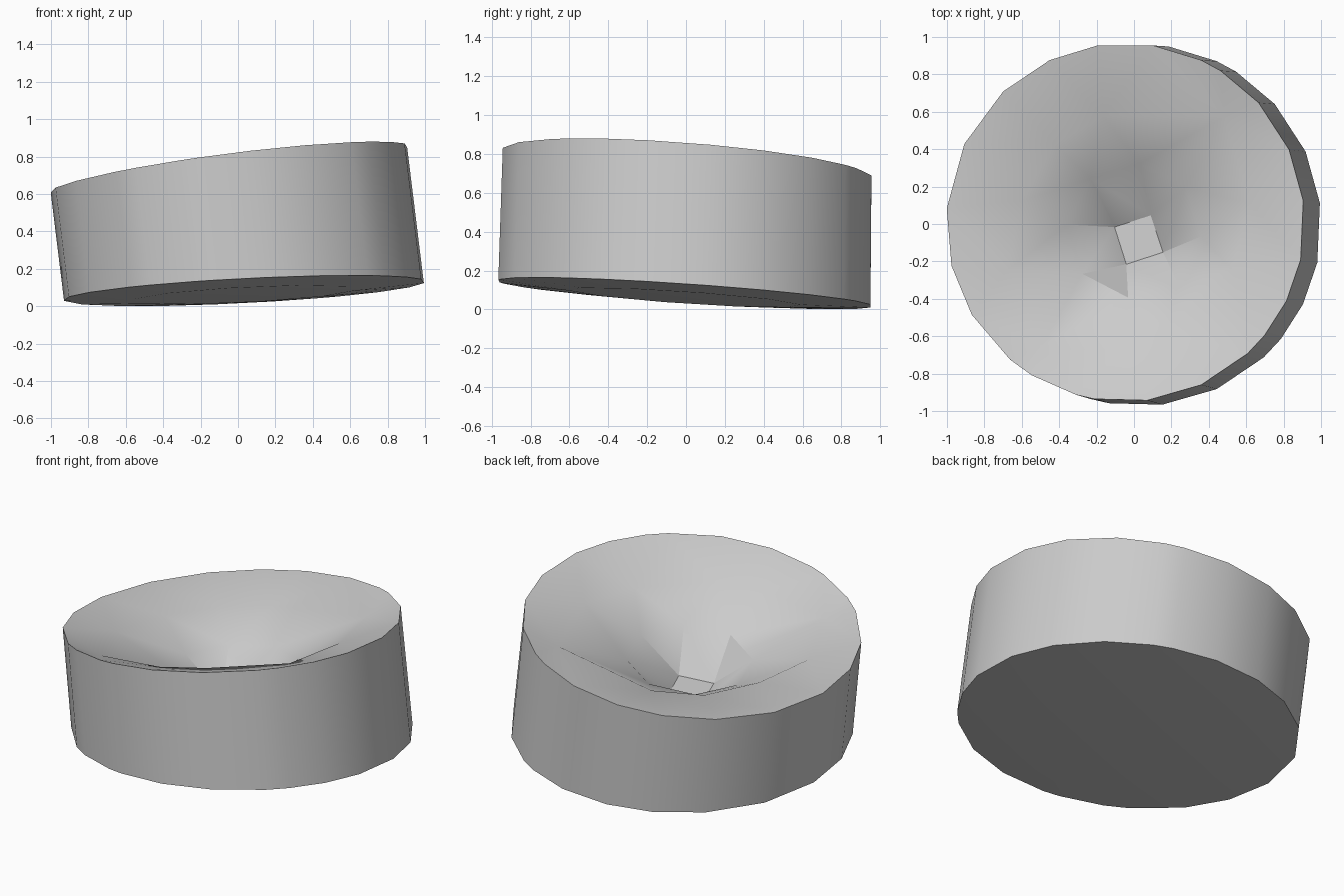
import bpy, bmesh, math

if "Cube" in bpy.data.objects:
    bpy.data.objects.remove(bpy.data.objects["Cube"])

grey = bpy.data.materials.new("light grey")
grey.diffuse_color = (0.6, 0.6, 0.6, 1)
grey.use_nodes = True
grey.node_tree.nodes["Principled BSDF"].inputs["Base Color"].default_value = grey.diffuse_color


def rim_z(x, y):
    # tilted, very slightly bowed surface of the rim
    return 0.741 + 0.128 * x - 0.077 * y + 0.01 * y * y


def base_z(x, y):
    # tilted plane of the underside
    return 0.082 + 0.051 * (x - 0.03) - 0.068 * y


def ring(bm, cx, cy, points, height):
    # points are (angle, radius, depth below the surface)
    verts = []
    for a, r, depth in points:
        x = cx + r * math.cos(math.radians(a))
        y = cy + r * math.sin(math.radians(a))
        verts.append(bm.verts.new((x, y, height(x, y) - depth)))
    return verts


def stitch(bm, outer, op, inner, ip):
    # triangles between two counter-clockwise rings with different counts
    oa = [p[0] for p in op] + [op[0][0] + 360]
    ia = [p[0] for p in ip] + [ip[0][0] + 360]
    i = j = 0
    while i < len(outer) or j < len(inner):
        o, n = outer[i % len(outer)], inner[j % len(inner)]
        step_outer = j == len(inner) or (
            i < len(outer) and oa[i] + oa[i + 1] <= ia[j] + ia[j + 1])
        if step_outer:
            i += 1
            bm.faces.new((o, outer[i % len(outer)], n))
        else:
            j += 1
            bm.faces.new((o, inner[j % len(inner)], n))


bm = bmesh.new()

# irregular outer wall
angles = [7, 24, 42, 58, 65, 81, 99, 115, 133, 154, 175.5, 194, 211, 230,
          238.5, 254, 260, 277, 295, 313, 321, 334, 348]
p_base = [(a, 0.967, 0) for a in angles]
p_rim = [(a, 0.958, 0) for a in angles]
base = ring(bm, 0.034, -0.006, p_base, base_z)
rim = ring(bm, -0.046, 0.008, p_rim, rim_z)
for k in range(len(angles)):
    n = (k + 1) % len(angles)
    bm.faces.new((base[k], base[n], rim[n], rim[k]))

# slightly bulging underside
p_under = [(a, 0.6, 0.022) for a in range(10, 370, 36)]
under = ring(bm, 0.034, -0.006, p_under, base_z)
stitch(bm, base, p_base, under, p_under)
bm.faces.new(under)

# hollow: gentle uneven shoulder, steep throat, small square floor
p_shoulder = [(10, 0.63, 0.07), (50, 0.75, 0.07), (106, 0.6, 0.09),
              (135, 0.6, 0.085), (168, 0.61, 0.072), (200, 0.72, 0.068),
              (233, 0.82, 0.07), (264, 0.68, 0.077), (288, 0.6, 0.08),
              (335, 0.58, 0.1)]
p_throat = [(40 + 45 * k, 0.36, 0.24) for k in range(8)]
p_floor = [(a, 0.146, 0.455) for a in (64, 152, 243, 333)]
shoulder = ring(bm, 0.0, 0.0, p_shoulder, rim_z)
throat = ring(bm, 0.0, -0.035, p_throat, rim_z)
floor = ring(bm, 0.025, -0.085, p_floor, rim_z)
stitch(bm, rim, p_rim, shoulder, p_shoulder)
stitch(bm, shoulder, p_shoulder, throat, p_throat)
stitch(bm, throat, p_throat, floor, p_floor)
bm.faces.new(floor)

bmesh.ops.recalc_face_normals(bm, faces=bm.faces)
mesh = bpy.data.meshes.new("hollowed_drum")
bm.to_mesh(mesh)
bm.free()
mesh.materials.append(grey)
drum = bpy.data.objects.new("hollowed_drum", mesh)
bpy.context.collection.objects.link(drum)
bpy.context.view_layer.objects.active = drum
drum.select_set(True)
bpy.ops.object.shade_smooth_by_angle(angle=math.radians(30))
